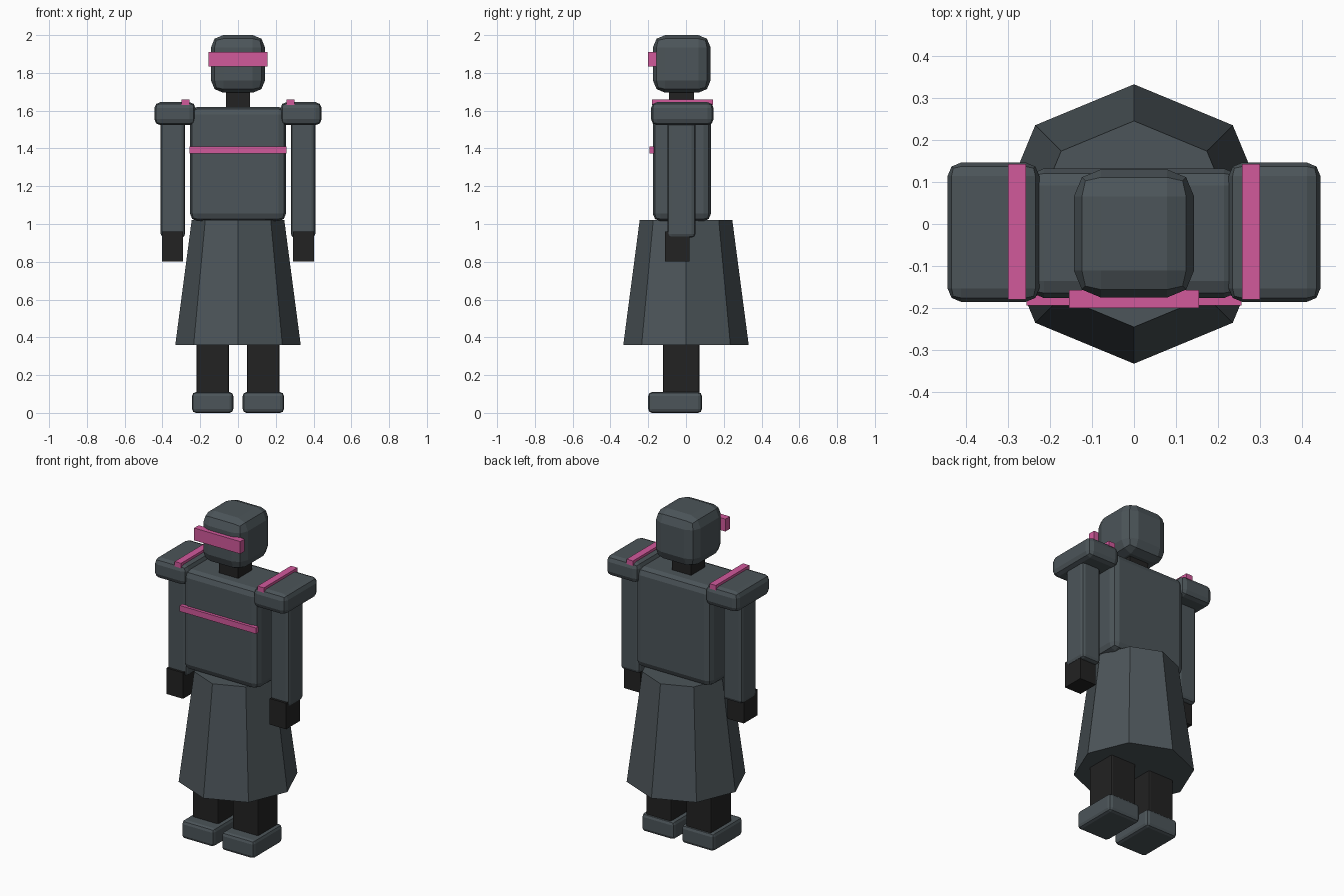
import bpy
import math

cube = bpy.data.objects.get("Cube")
if cube:
    bpy.data.objects.remove(cube, do_unlink=True)


def make_material(name, rgb):
    mat = bpy.data.materials.new(name)
    mat.use_nodes = True
    mat.diffuse_color = (*rgb, 1)
    mat.node_tree.nodes["Principled BSDF"].inputs["Base Color"].default_value = (*rgb, 1)
    return mat


slate = make_material("slate_grey", (0.072, 0.09, 0.1))
black = make_material("soft_black", (0.016, 0.016, 0.016))
pink = make_material("bright_pink", (0.64, 0.1, 0.33))


def box(name, mat, xs, ys, zs, bevel=0):
    """Box between low and high limits on each axis, with rounded edges."""
    spans = (xs, ys, zs)
    bpy.ops.mesh.primitive_cube_add(size=1, location=[sum(s) / 2 for s in spans])
    obj = bpy.context.object
    obj.name = name
    obj.scale = [s[1] - s[0] for s in spans]
    bpy.ops.object.transform_apply(location=False, rotation=False, scale=True)
    obj.data.materials.append(mat)
    if bevel:
        mod = obj.modifiers.new("rounded_edges", 'BEVEL')
        mod.width = bevel
        mod.segments = 2
    return obj


def pair(name, mat, xs, ys, zs, bevel=0):
    """Matching boxes on the left (+x) and right (-x)."""
    box("left_" + name, mat, xs, ys, zs, bevel)
    box("right_" + name, mat, (-xs[1], -xs[0]), ys, zs, bevel)


# Head, visor and neck
box("head", slate, (-0.143, 0.143), (-0.175, 0.13), (1.695, 2), 0.065)
box("visor", pink, (-0.155, 0.155), (-0.2, -0.157), (1.835, 1.91))
box("neck", black, (-0.064, 0.064), (-0.09, 0.042), (1.58, 1.75))

# Torso and chest stripe
box("torso", slate, (-0.254, 0.254), (-0.176, 0.132), (1.015, 1.62), 0.04)
box("chest_stripe", pink, (-0.256, 0.256), (-0.194, -0.17), (1.374, 1.41))

# Eight-sided flared skirt with a corner facing the front
bpy.ops.mesh.primitive_cone_add(vertices=8, radius1=0.332, radius2=0.245,
                                depth=0.662, location=(0, 0, 0.691))
skirt = bpy.context.object
skirt.name = "skirt"
skirt.data.materials.append(slate)

# Shoulders, arms and hands
pair("shoulder_pad", slate, (0.225, 0.443), (-0.185, 0.146), (1.523, 1.645), 0.032)
pair("shoulder_stripe", pink, (0.257, 0.3), (-0.18, 0.142), (1.63, 1.66))
pair("arm", slate, (0.28, 0.409), (-0.098, 0.05), (0.928, 1.58), 0.02)
pair("hand", black, (0.291, 0.402), (-0.112, 0.019), (0.802, 0.96))

# Legs and boots
pair("leg", black, (0.048, 0.221), (-0.122, 0.072), (0.01, 0.5), 0.01)
pair("boot", slate, (0.025, 0.243), (-0.2, 0.084), (0, 0.11), 0.02)
